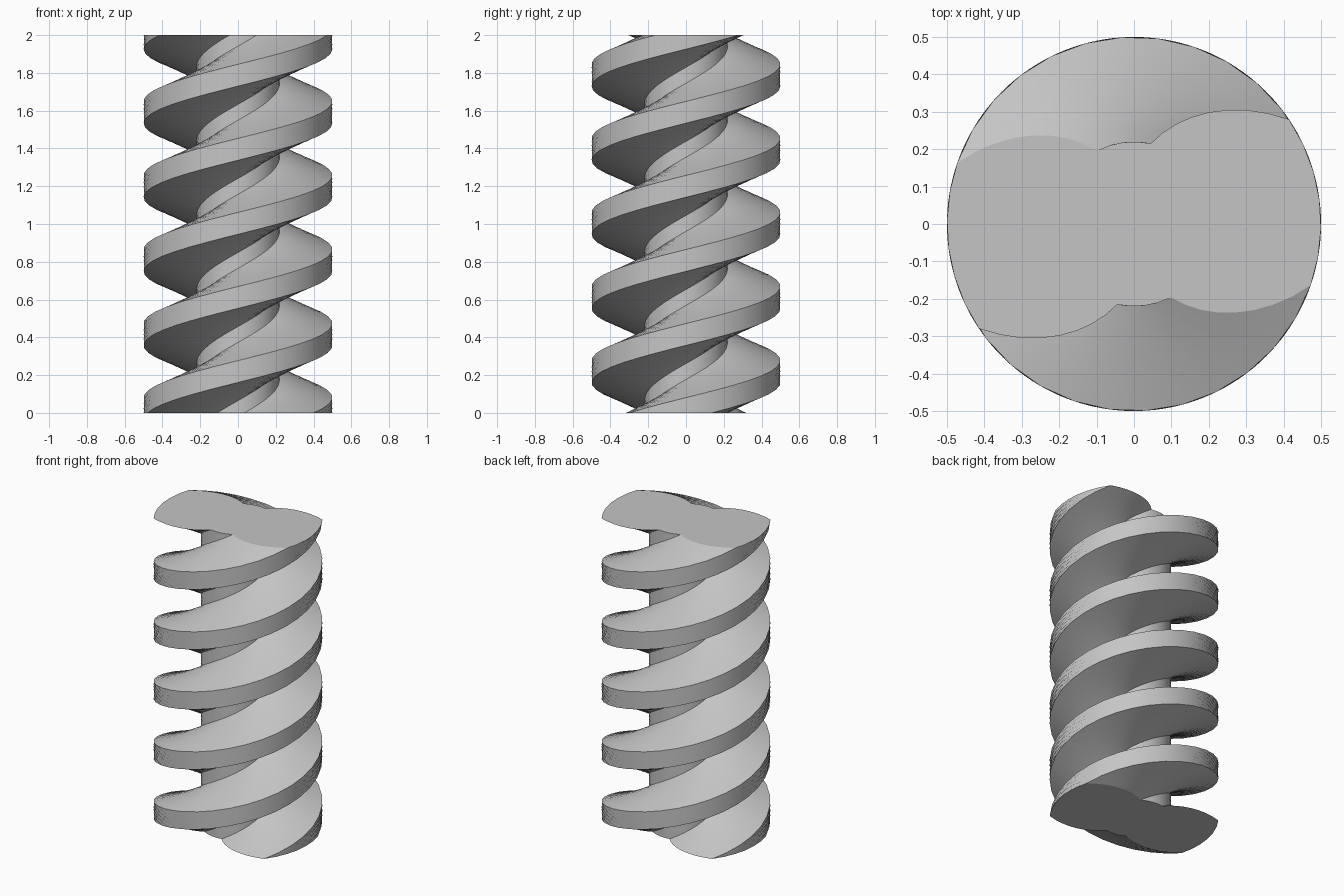
import bpy
import bmesh
from math import cos, sin, radians

HEIGHT, TWIST, LAYERS = 2.0, 918, 82
CORE, RIM = 0.22, 0.5

if "Cube" in bpy.data.objects:
    bpy.data.objects.remove(bpy.data.objects["Cube"])

# One thread of the cross-section: (start angle, start radius, end radius, steps)
spans = [(-63.2, CORE, RIM, 8),    # upper flank
         (-19.1, RIM, RIM, 6),     # rim
         (34.0, RIM, CORE, 8),     # lower flank
         (78.2, CORE, CORE, 4)]    # core
ends = [s[0] for s in spans[1:]] + [spans[0][0] + 180]

section = []
for start in (0, 180):
    for (a, r0, r1, steps), end in zip(spans, ends):
        for i in range(steps):
            t = i / steps
            section.append((radians(start + a + (end - a) * t), r0 + (r1 - r0) * t))

# Twist the section down from the top to form both threads
bm = bmesh.new()
rings = []
for k in range(LAYERS + 1):
    t = k / LAYERS
    twist = radians(TWIST * (t - 1))
    rings.append([bm.verts.new((r * cos(a + twist), r * sin(a + twist), HEIGHT * t))
                  for a, r in section])

n = len(section)
for low, high in zip(rings, rings[1:]):
    for i in range(n):
        j = (i + 1) % n
        bm.faces.new((low[i], low[j], high[j], high[i]))

# Flat end caps
bm.faces.new(rings[-1])
bm.faces.new(rings[0][::-1])
bm.normal_update()

mesh = bpy.data.meshes.new("screw_shaft")
bm.to_mesh(mesh)
bm.free()
screw = bpy.data.objects.new("screw_shaft", mesh)
bpy.context.collection.objects.link(screw)

# Plain grey material
grey = bpy.data.materials.new("mid_grey")
grey.use_nodes = True
colour = (0.56, 0.56, 0.56, 1)
grey.diffuse_color = colour
grey.node_tree.nodes["Principled BSDF"].inputs["Base Color"].default_value = colour
mesh.materials.append(grey)

# Smooth helical surfaces with crisp thread edges and flat caps
bpy.ops.object.select_all(action="DESELECT")
screw.select_set(True)
bpy.context.view_layer.objects.active = screw
bpy.ops.object.shade_smooth_by_angle(angle=radians(30))
for cap in mesh.polygons[-2:]:
    cap.use_smooth = False
